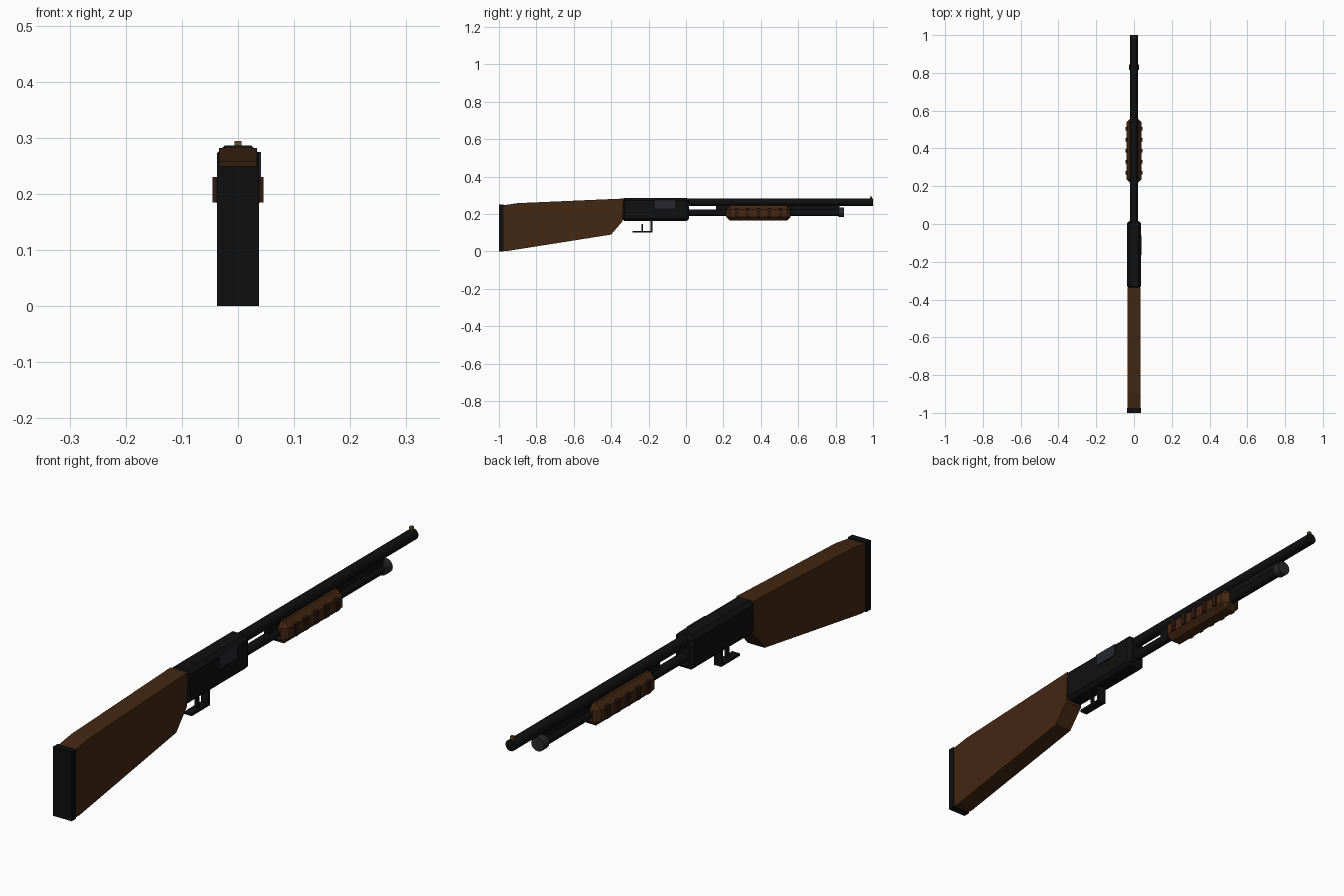
import bpy, bmesh, math

if "Cube" in bpy.data.objects:
    bpy.data.objects.remove(bpy.data.objects["Cube"])


def mat(name, r, g, b):
    m = bpy.data.materials.new(name)
    m.diffuse_color = (r, g, b, 1)
    m.use_nodes = True
    m.node_tree.nodes["Principled BSDF"].inputs["Base Color"].default_value = m.diffuse_color
    return m


WOOD = mat("walnut_wood", 0.055, 0.020, 0.006)
DARK = mat("dark_red_wood", 0.028, 0.009, 0.005)
BLACK = mat("black_steel", 0.005, 0.005, 0.0055)
RUBBER = mat("black_rubber", 0.0045, 0.0045, 0.0045)
BOLT = mat("bolt_steel", 0.020, 0.020, 0.028)
GREY = mat("grey_steel", 0.022, 0.022, 0.024)
BRASS = mat("brass", 0.13, 0.075, 0.015)


def finish(bm, name, material, bevel=0.0):
    bmesh.ops.recalc_face_normals(bm, faces=bm.faces)
    me = bpy.data.meshes.new(name)
    bm.to_mesh(me)
    bm.free()
    ob = bpy.data.objects.new(name, me)
    bpy.context.collection.objects.link(ob)
    me.materials.append(material)
    if bevel:
        mod = ob.modifiers.new("bevel", 'BEVEL')
        mod.width, mod.segments, mod.limit_method = bevel, 1, 'ANGLE'
    return ob


def box(name, material, x, y, z, bevel=0.0):
    """Box from (min, max) ranges."""
    bm = bmesh.new()
    bmesh.ops.create_cube(bm, size=1)
    for v in bm.verts:
        for i, (a, b) in enumerate((x, y, z)):
            v.co[i] = (a + b) / 2 + v.co[i] * (b - a)
    return finish(bm, name, material, bevel)


def tube(name, material, radius, y0, y1, z, sides=16):
    """Solid cylinder along y."""
    bpy.ops.mesh.primitive_cylinder_add(
        vertices=sides, radius=radius, depth=y1 - y0,
        location=(0, (y0 + y1) / 2, z), rotation=(math.pi / 2, 0, 0))
    ob = bpy.context.object
    ob.name = name
    ob.data.materials.append(material)
    bpy.ops.object.shade_smooth_by_angle(angle=math.radians(35))
    return ob


def profile(name, material, pts, half):
    """Side profile of (y, z) points extruded across x."""
    bm = bmesh.new()
    f = bm.faces.new([bm.verts.new((-half, y, z)) for y, z in pts])
    ext = bmesh.ops.extrude_face_region(bm, geom=[f])["geom"]
    for v in ext:
        if isinstance(v, bmesh.types.BMVert):
            v.co.x = half
    return finish(bm, name, material)


# shoulder stock and butt pad
profile("stock", WOOD, [(-0.98, 0.003), (-0.95, 0.003), (-0.40, 0.09), (-0.34, 0.16),
                        (-0.335, 0.282), (-0.345, 0.282), (-0.90, 0.258), (-0.98, 0.246)], 0.034)
box("butt_pad", RUBBER, (-0.037, 0.037), (-1.0, -0.975), (0, 0.25))

# receiver with ejection port on the right
box("receiver", BLACK, (-0.037, 0.037), (-0.343, 0.017), (0.163, 0.286), 0.013)
box("ejection_port", BOLT, (0.034, 0.041), (-0.165, -0.06), (0.23, 0.275))

# trigger and open guard
box("guard_bar", BLACK, (-0.015, 0.015), (-0.285, -0.18), (0.10, 0.109))
box("guard_post", BLACK, (-0.015, 0.015), (-0.19, -0.18), (0.10, 0.17))
box("trigger", BLACK, (-0.006, 0.006), (-0.239, -0.229), (0.105, 0.147))

# barrel, magazine tube, end cap
tube("barrel", BLACK, 0.020, 0.0, 1.0, 0.263)
tube("magazine_tube", BLACK, 0.017, 0.0, 0.82, 0.206)
tube("magazine_cap", GREY, 0.026, 0.815, 0.845, 0.209)
box("barrel_rib", BLACK, (-0.008, 0.008), (0.16, 0.82), (0.215, 0.25))
box("front_sight", BRASS, (-0.006, 0.006), (0.983, 0.995), (0.28, 0.294))

# sliding fore-end with grip ribs on both sides
box("fore_end", WOOD, (-0.039, 0.039), (0.215, 0.56), (0.165, 0.245), 0.02)
for i in range(5):
    y = 0.272 + i * 0.058
    for side, s in (("left", -1), ("right", 1)):
        xs = sorted((s * 0.034, s * 0.0455))
        box(f"grip_rib_{side}_{i + 1}", DARK, xs, (y - 0.009, y + 0.009), (0.185, 0.23))
